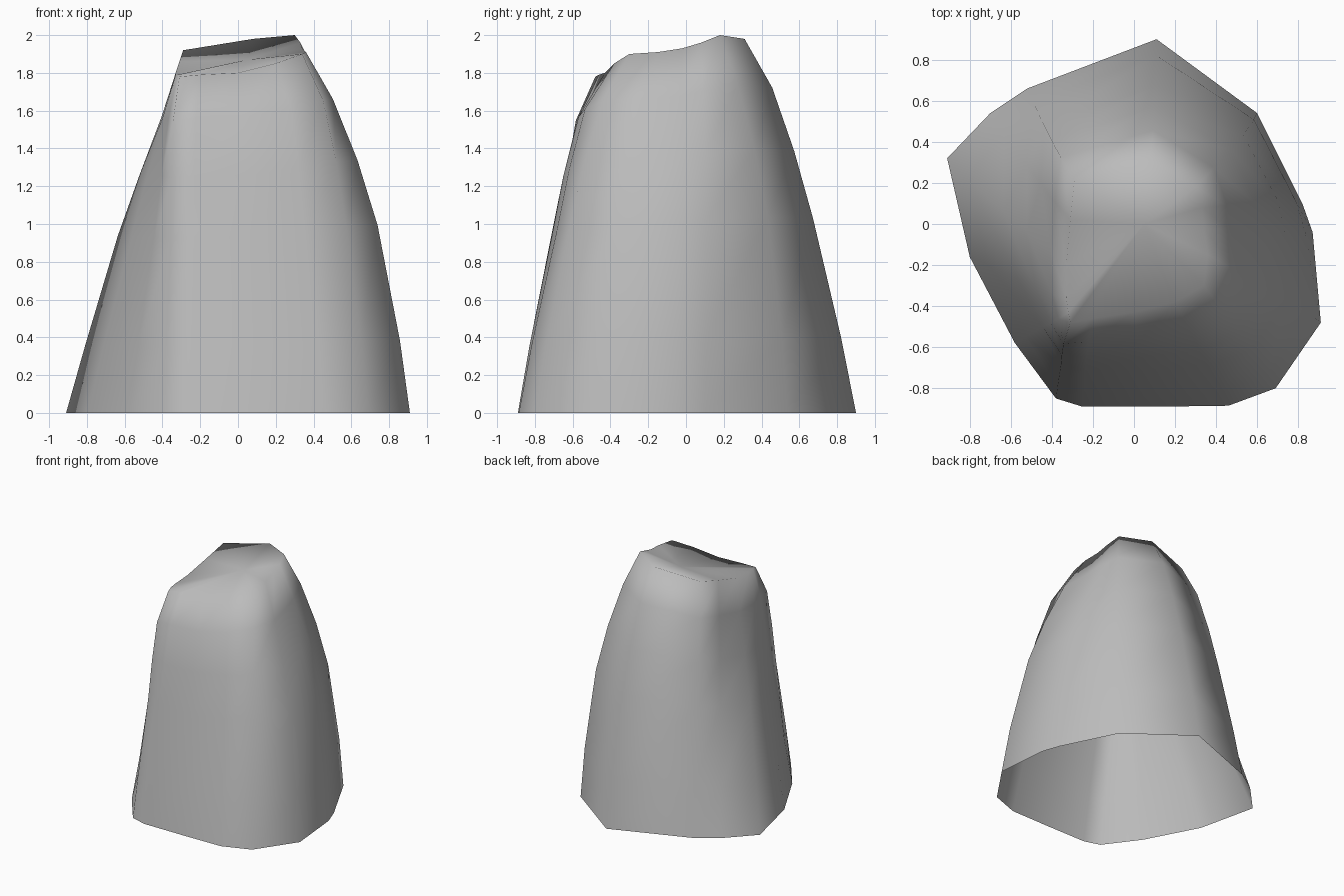
import bpy, bmesh
from mathutils import Vector

cube = bpy.data.objects.get("Cube")
if cube:
    bpy.data.objects.remove(cube, do_unlink=True)

stone = bpy.data.materials.new("grey_stone")
stone.use_nodes = True
stone.diffuse_color = (0.5, 0.5, 0.5, 1)
stone.node_tree.nodes["Principled BSDF"].inputs["Base Color"].default_value = (0.5, 0.5, 0.5, 1)

# Each column of the rock: foot x, y; rim x, y, z; outward bulge at the waist and at the shoulder
columns = [
    (-.38, -.85, -.31, -.48, 1.78, .03, .06),
    (-.25, -.89, -.2, -.46, 1.79, .05, .06),
    (.1, -.89, 0, -.43, 1.8, .06, .08),
    (.46, -.885, .2, -.38, 1.85, .07, .1),
    (.69, -.8, .34, -.3, 1.9, .1, .1),
    (.91, -.48, .36, -.15, 1.91, .13, .08),
    (.87, -.04, .34, -.02, 1.93, .14, .06),
    (.82, .1, .33, .08, 1.96, .14, .06),
    (.6, .54, .3, .18, 2, .12, .07),
    (.11, .9, .08, .31, 1.98, .08, .07),
    (-.52, .66, -.29, .22, 1.92, .06, .06),
    (-.7, .54, -.31, .02, 1.86, .03, .03),
    (-.91, .32, -.33, -.2, 1.8, .03, 0),
    (-.8, -.16, -.33, -.36, 1.79, .01, .01),
    (-.58, -.58, -.32, -.43, 1.79, 0, .02),
]
# Height fraction, share of waist bulge, share of shoulder bulge
levels = [(0, 0, 0), (.2, .5, 0), (.52, 1, 0), (.7, .6, .55), (.87, 0, 1), (1, 0, 0)]

bm = bmesh.new()


def wall_point(column, t, waist, shoulder):
    foot = Vector((*column[:2], 0))
    swell = column[5] * waist + column[6] * shoulder
    return foot.lerp(Vector(column[2:5]), t) + foot.normalized() * swell


def neighbours(ring):
    return zip(ring, ring[1:] + ring[:1])


# Tapering walls, open underneath
rings = [[bm.verts.new(wall_point(c, *level)) for c in columns] for level in levels]
for lower, upper in zip(rings, rings[1:]):
    for (a, b), (d, c) in zip(neighbours(lower), neighbours(upper)):
        bm.faces.new((a, b, c, d))

# Slightly sunken sloping top
centre = bm.verts.new((.05, 0, 1.87))
for a, b in neighbours(rings[-1]):
    bm.faces.new((a, b, centre))
for face in bm.faces:
    face.smooth = True

mesh = bpy.data.meshes.new("rock")
bm.to_mesh(mesh)
bm.free()
mesh.materials.append(stone)
rock = bpy.data.objects.new("rock", mesh)
bpy.context.collection.objects.link(rock)
